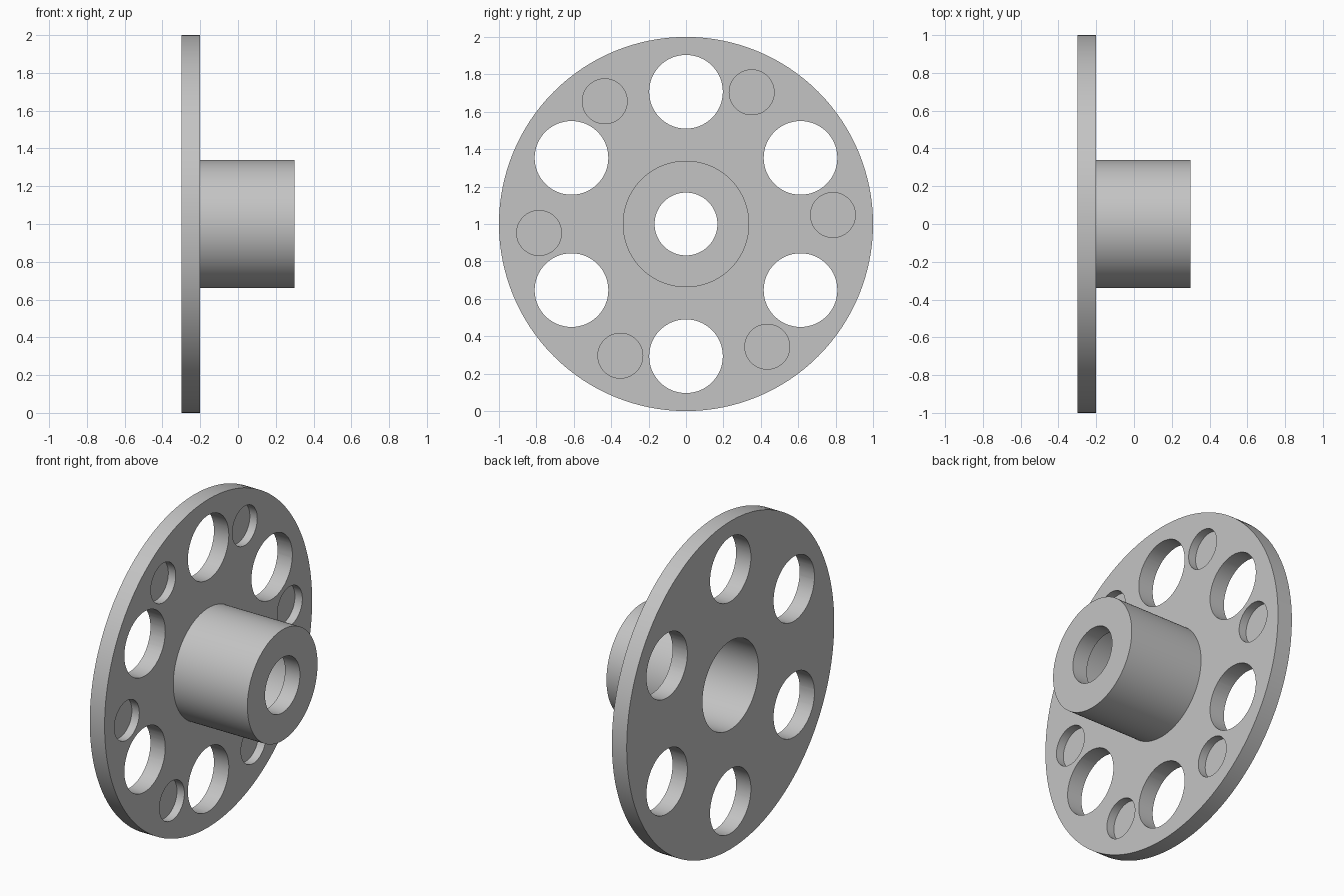
import bpy, bmesh, math
from mathutils import Matrix, Vector

SEGMENTS = 128
AXIS_HEIGHT = 1.0
PLATE_BACK, PLATE_FRONT, HUB_END = -0.3, -0.2, 0.3

cube = bpy.data.objects.get("Cube")
if cube:
    bpy.data.objects.remove(cube, do_unlink=True)

# Single plain grey finish
grey = bpy.data.materials.new("plain_grey")
grey.use_nodes = True
colour = (0.55, 0.55, 0.55, 1)
grey.diffuse_color = colour
grey.node_tree.nodes["Principled BSDF"].inputs["Base Color"].default_value = colour


def make_object(name, bm):
    bmesh.ops.recalc_face_normals(bm, faces=bm.faces)
    mesh = bpy.data.meshes.new(name)
    bm.to_mesh(mesh)
    bm.free()
    mesh.materials.append(grey)
    obj = bpy.data.objects.new(name, mesh)
    obj.location.z = AXIS_HEIGHT
    bpy.context.collection.objects.link(obj)
    return obj


def revolve(name, profile):
    """Spin a closed (x, radius) outline around the x axis."""
    bm = bmesh.new()
    verts = [bm.verts.new((x, 0, r)) for x, r in profile]
    edges = [bm.edges.new((v, verts[i - 1])) for i, v in enumerate(verts)]
    bmesh.ops.spin(bm, geom=verts + edges, axis=(1, 0, 0), cent=(0, 0, 0),
                   angle=math.tau, steps=SEGMENTS, use_merge=True)
    bmesh.ops.remove_doubles(bm, verts=bm.verts, dist=1e-5)
    return make_object(name, bm)


def add_hole_ring(bm, ring_radius, hole_radius, start_angle, x0, x1):
    """Six cylinders parallel to x, evenly spaced on a circle."""
    for i in range(6):
        a = math.radians(start_angle + 60 * i)
        centre = Vector(((x0 + x1) / 2, ring_radius * math.cos(a),
                         ring_radius * math.sin(a)))
        bmesh.ops.create_cone(
            bm, cap_ends=True, segments=64, radius1=hole_radius,
            radius2=hole_radius, depth=x1 - x0,
            matrix=Matrix.Translation(centre) @ Matrix.Rotation(math.pi / 2, 4, "Y"))


# Flange and hub in one turned body, with a stepped bore
body = revolve("flanged_hub", [
    (PLATE_BACK, 0.27), (PLATE_BACK, 1.0), (PLATE_FRONT, 1.0),
    (PLATE_FRONT, 0.338), (HUB_END, 0.338), (HUB_END, 0.168),
    (0.2, 0.168), (0.2, 0.27)])

# Through holes and shallow pockets on the hub side
bm = bmesh.new()
add_hole_ring(bm, 0.707, 0.197, 30, PLATE_BACK - 0.1, PLATE_FRONT + 0.1)
add_hole_ring(bm, 0.787, 0.12, 3.5, PLATE_FRONT - 0.05, PLATE_FRONT + 0.1)
cutter = make_object("hole_cutter", bm)
cutter.hide_render = True

cut = body.modifiers.new("holes", "BOOLEAN")
cut.operation = "DIFFERENCE"
cut.solver = "EXACT"
cut.object = cutter

bpy.ops.object.select_all(action="DESELECT")
body.select_set(True)
bpy.context.view_layer.objects.active = body
bpy.ops.object.modifier_apply(modifier=cut.name)
bpy.data.objects.remove(cutter, do_unlink=True)

# Smooth round walls, crisp rims
bpy.ops.object.shade_smooth_by_angle(angle=math.radians(30))
